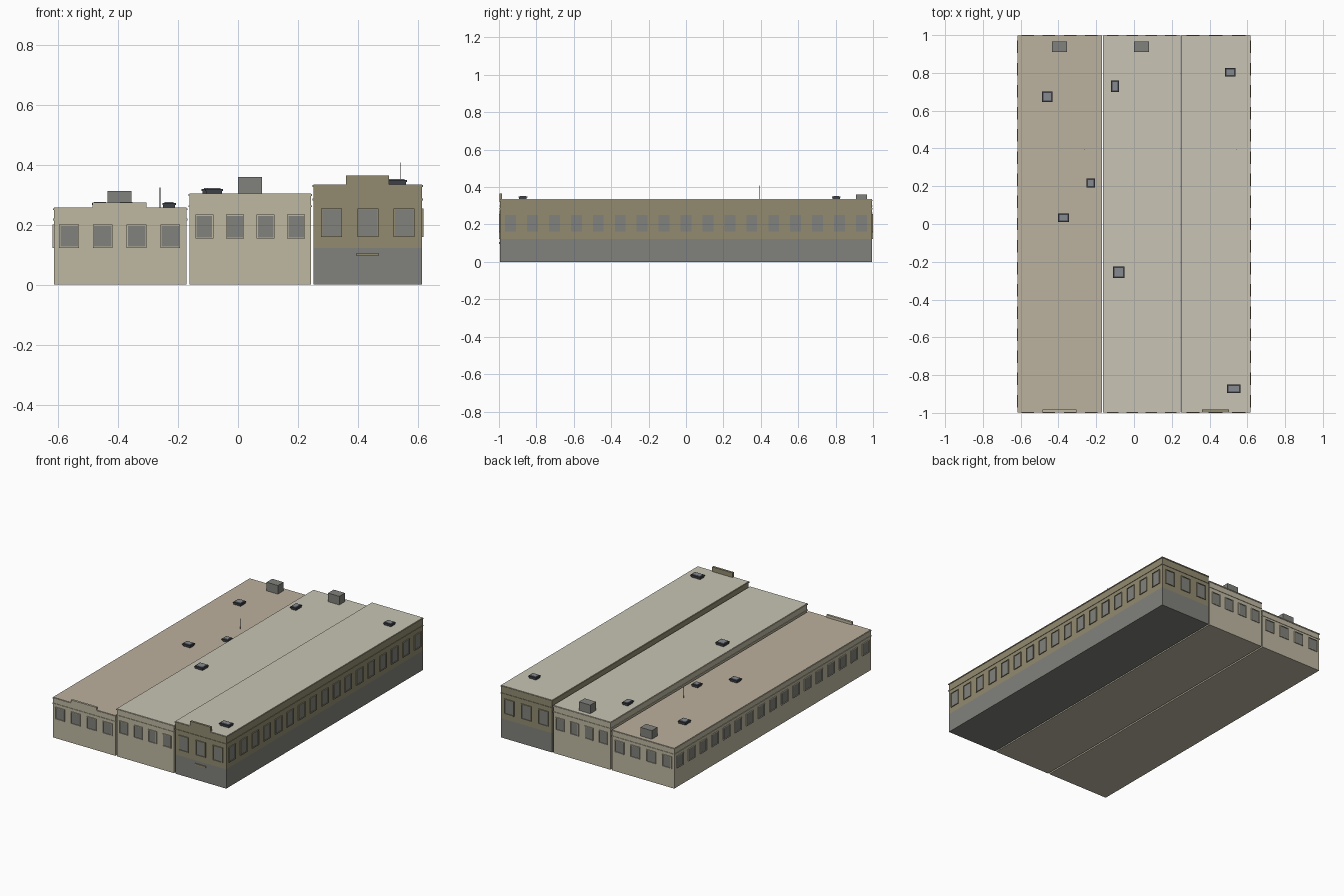
import bpy, bmesh
from mathutils import Matrix, Vector

if "Cube" in bpy.data.objects:
    bpy.data.objects.remove(bpy.data.objects["Cube"])


def mat(name, r, g, b):
    m = bpy.data.materials.new(name)
    m.diffuse_color = (r, g, b, 1)
    m.use_nodes = True
    m.node_tree.nodes["Principled BSDF"].inputs["Base Color"].default_value = m.diffuse_color
    return m


CREAM = mat("cream_wall", 0.52, 0.48, 0.36)
OLIVE = mat("olive_wall", 0.29, 0.26, 0.165)
TAN = mat("tan_roof", 0.50, 0.44, 0.34)
PALE = mat("pale_roof", 0.58, 0.55, 0.46)
GREY = mat("grey_panel", 0.22, 0.22, 0.20)
DARK = mat("dark_metal", 0.045, 0.05, 0.06)
PANE = mat("skylight_pane", 0.24, 0.26, 0.28)


def boxes(name, spans, material):
    """One object made of boxes given as (x0, x1, y0, y1, z0, z1)."""
    bm = bmesh.new()
    for x0, x1, y0, y1, z0, z1 in spans:
        c = Vector(((x0 + x1) / 2, (y0 + y1) / 2, (z0 + z1) / 2))
        bmesh.ops.create_cube(bm, size=1, matrix=Matrix.Translation(c)
                              @ Matrix.Diagonal((x1 - x0, y1 - y0, z1 - z0, 1)))
    me = bpy.data.meshes.new(name)
    bm.to_mesh(me)
    bm.free()
    me.materials.append(material)
    ob = bpy.data.objects.new(name, me)
    bpy.context.collection.objects.link(ob)
    return ob


Y = 0.994      # half depth of the walls
OUT = 0.006    # how far window trim stands out
LEDGE = 0.003


def window(side, at, plane, w, z0, z1):
    """Pane, then lintel, sill and jambs for a wall facing side 'x' or 'y'."""
    s = 1 if plane > 0 else -1

    def part(a0, a1, depth, b0, b1):
        p0, p1 = sorted((plane - s * 0.002, plane + s * depth))
        return (a0, a1, p0, p1, b0, b1) if side == 'y' else (p0, p1, a0, a1, b0, b1)
    h, t = w / 2, 0.004
    pane = part(at - h, at + h, 0.002, z0, z1)
    trim = [part(at - h - t, at + h + t, OUT, z1, z1 + t),
            part(at - h - t, at + h + t, OUT, z0 - t, z0),
            part(at - h - t, at - h, OUT, z0, z1),
            part(at + h, at + h + t, OUT, z0, z1)]
    return pane, trim


def building(name, x0, x1, top, ledge_z, wall, roof, fronts, w, z0, z1, side=0, base=0):
    if base:
        boxes(name + "_grey_base", [(x0, x1, -Y, Y, 0, base)], GREY)
    boxes(name + "_walls", [(x0, x1, -Y, Y, base, top - 0.003)], wall)
    boxes(name + "_roof", [(x0, x1, -Y, Y, top - 0.003, top)], roof)
    # thin ledges at the cornice line and roof edge
    boxes(name + "_ledges", [(x0 - LEDGE, x1 + LEDGE, -Y - LEDGE, Y + LEDGE, z, z + 0.006)
                             for z in (ledge_z - 0.003, top - 0.009)], wall)
    # windows on front, back and any exposed long side
    found = [window('y', x, y, w, z0, z1) for x in fronts for y in (-Y, Y)]
    if side:
        found += [window('x', (i - 8) * 0.1172, side, 0.058, z0, z1) for i in range(17)]
    boxes(name + "_window_panes", [p for p, _ in found], GREY)
    boxes(name + "_window_trim", [b for _, t in found for b in t], wall)


building("left_building", -0.613, -0.172, 0.258, 0.218, CREAM, TAN,
         (-0.563, -0.451, -0.338, -0.226), 0.058, 0.127, 0.196, side=-0.613)
building("middle_building", -0.162, 0.243, 0.305, 0.262, CREAM, PALE,
         (-0.112, -0.01, 0.092, 0.194), 0.052, 0.158, 0.230)
building("right_building", 0.252, 0.613, 0.335, 0.284, OLIVE, PALE,
         (0.312, 0.433, 0.554), 0.062, 0.163, 0.251, side=0.613, base=0.123)

# raised parapets over the fronts
boxes("left_front_parapet", [(-0.485, -0.305, -Y - LEDGE, -Y + 0.011, 0.245, 0.275)], CREAM)
boxes("right_front_parapet", [(0.36, 0.503, -Y - LEDGE, -Y + 0.011, 0.32, 0.365)], OLIVE)

# small ledge on the right shopfront
boxes("entrance_ledge", [(0.395, 0.469, -Y - 0.006, -Y + 0.002, 0.095, 0.105)], OLIVE)

# rear rooftop units
boxes("left_roof_unit", [(-0.435, -0.355, 0.91, 0.967, 0.255, 0.313)], GREY)
boxes("middle_roof_unit", [(0.0, 0.08, 0.91, 0.967, 0.302, 0.36)], GREY)

# skylights: dark curb, wider lid rim and inset pane
for x, y, sx, sy, z in ((-0.46, 0.673, 0.055, 0.055, 0.258),
                        (-0.23, 0.218, 0.045, 0.047, 0.258),
                        (-0.373, 0.033, 0.057, 0.047, 0.258),
                        (-0.1, 0.73, 0.042, 0.06, 0.305),
                        (-0.08, -0.255, 0.06, 0.06, 0.305),
                        (0.51, 0.803, 0.055, 0.046, 0.335),
                        (0.528, -0.872, 0.07, 0.047, 0.335)):
    a, b = sx / 2, sy / 2
    boxes("skylight_frame", [
        (x - a + 0.003, x + a - 0.003, y - b + 0.003, y + b - 0.003, z - 0.002, z + 0.010),
        (x - a, x + a, y - b, y + b, z + 0.008, z + 0.015)], DARK)
    boxes("skylight_pane", [(x - a + 0.008, x + a - 0.008, y - b + 0.008, y + b - 0.008,
                             z + 0.013, z + 0.018)], PANE)

# thin roof antennas
for x, z0, z1 in ((-0.26, 0.256, 0.325), (0.541, 0.333, 0.408)):
    bpy.ops.mesh.primitive_cylinder_add(vertices=8, radius=0.0012, depth=z1 - z0,
                                        location=(x, 0.395, (z0 + z1) / 2))
    bpy.context.object.name = "antenna"
    bpy.context.object.data.materials.append(DARK)
